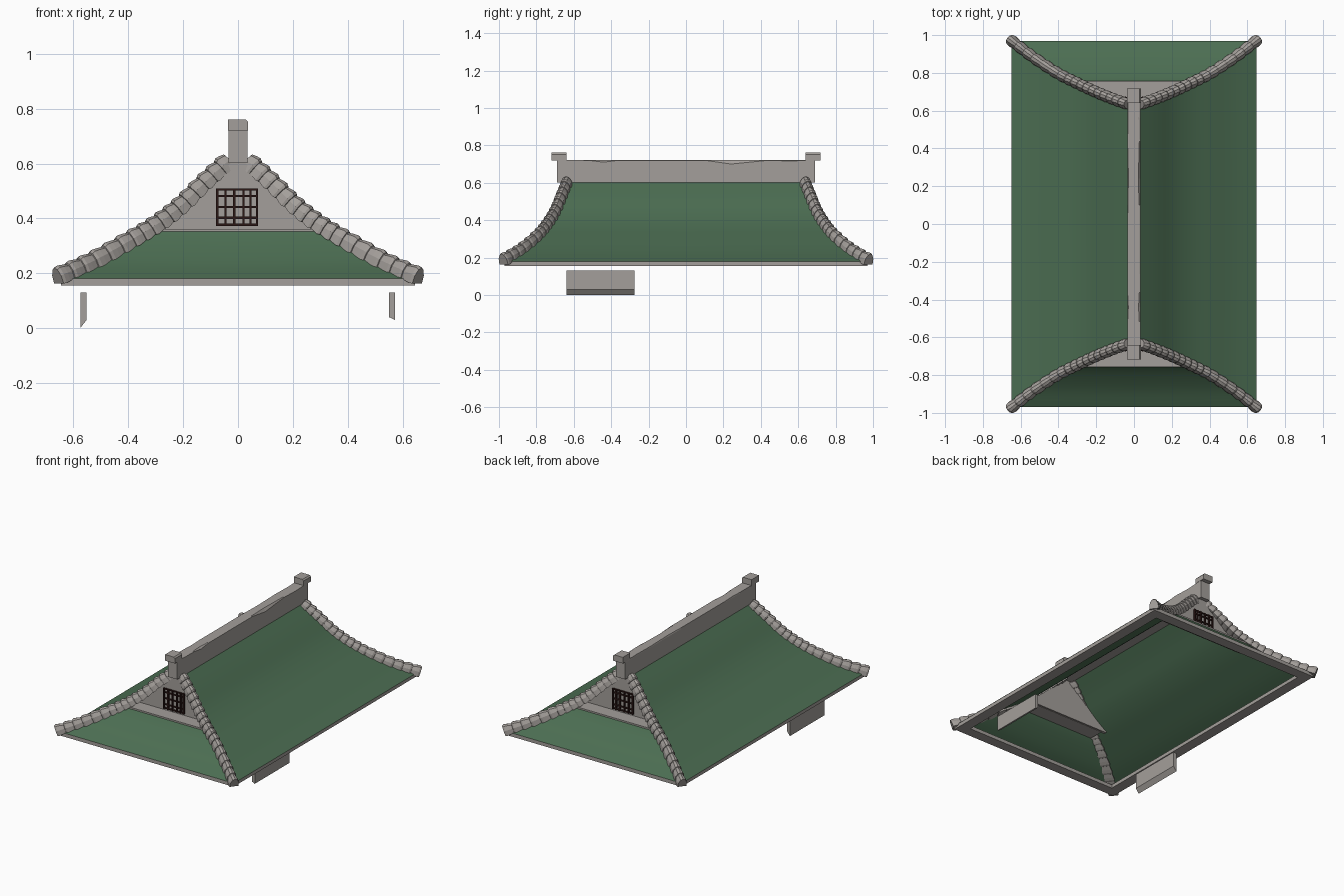
import bpy, bmesh, math
from mathutils import Vector

if "Cube" in bpy.data.objects:
    bpy.data.objects.remove(bpy.data.objects["Cube"])


def material(name, rgb):
    m = bpy.data.materials.new(name)
    m.diffuse_color = (*rgb, 1)
    m.use_nodes = True
    m.node_tree.nodes["Principled BSDF"].inputs["Base Color"].default_value = m.diffuse_color
    return m


STONE = material("warm_grey_stone", (0.37, 0.345, 0.325))
GREEN = material("green_roof", (0.072, 0.155, 0.085))
WOOD = material("dark_wood", (0.025, 0.009, 0.008))


def make(name, bm, mat, mirror=(False, False), smooth=False, sheet=False):
    if sheet:
        bm.normal_update()
        for f in bm.faces:
            if f.normal.z < 0:
                f.normal_flip()
    else:
        bmesh.ops.recalc_face_normals(bm, faces=bm.faces)
    me = bpy.data.meshes.new(name)
    bm.to_mesh(me)
    bm.free()
    me.materials.append(mat)
    ob = bpy.data.objects.new(name, me)
    bpy.context.collection.objects.link(ob)
    if any(mirror):
        mod = ob.modifiers.new("mirror", 'MIRROR')
        mod.use_axis = (mirror[0], mirror[1], False)
        mod.merge_threshold = 0.0005
    if smooth:
        for p in me.polygons:
            p.use_smooth = True
    return ob


def add_box(bm, x0, x1, y0, y1, z0, z1):
    r = bmesh.ops.create_cube(bm, size=1)
    for v in r["verts"]:
        v.co = ((x0 + x1) / 2 + v.co.x * (x1 - x0),
                (y0 + y1) / 2 + v.co.y * (y1 - y0),
                (z0 + z1) / 2 + v.co.z * (z1 - z0))


def loft(bm, sections, closed=True):
    """Join cross-sections into a tube with end caps, or an open sheet."""
    rows = [[bm.verts.new(p) for p in s] for s in sections]
    n = len(rows[0])
    for a, b in zip(rows, rows[1:]):
        for i in range(n if closed else n - 1):
            j = (i + 1) % n
            bm.faces.new((a[i], a[j], b[j], b[i]))
    if closed:
        bm.faces.new(rows[0])
        bm.faces.new(rows[-1])


# Hip line: the curved corner every roof surface shares (one quarter)
HIP = [Vector(p) for p in [(.648, .970, .180), (.53, .880, .235), (.40, .795, .308),
                           (.30, .745, .368), (.21, .703, .437), (.12, .666, .525),
                           (.03, .633, .606)]]


def hip(t):
    t = max(0, min(t, 1)) * (len(HIP) - 1)
    i = min(int(t), len(HIP) - 2)
    u = t - i
    p1, p2 = HIP[i], HIP[i + 1]
    p0 = HIP[i - 1] if i else 2 * p1 - p2
    p3 = HIP[i + 2] if i + 2 < len(HIP) else 2 * p2 - p1
    return 0.5 * (2 * p1 + (p2 - p0) * u + (2 * p0 - 5 * p1 + 4 * p2 - p3) * u * u
                  + (3 * p1 - p0 - 3 * p2 + p3) * u ** 3)


N = 24
rows = [hip(i / N) for i in range(N + 1)]

# Long side slopes
bm = bmesh.new()
loft(bm, [[(p.x, 0, p.z), p] for p in rows], closed=False)
make("side_slopes", bm, GREEN, (True, True), smooth=True, sheet=True)

# Short end slopes, up to the gable ledge
bm = bmesh.new()
loft(bm, [[(0, p.y, p.z), p] for p in rows[:N // 2]], closed=False)
make("end_slopes", bm, GREEN, (True, True), smooth=True, sheet=True)

# Eave frame
bm = bmesh.new()
add_box(bm, .575, .646, -.97, .97, .156, .18)
make("side_eaves", bm, STONE, (True, False))
bm = bmesh.new()
add_box(bm, -.575, .575, .90, .97, .156, .18)
make("end_eaves", bm, STONE, (False, True))

# Hip tiles: overlapping arched tiles, wide at the lower end of each
ARCH = [(-1, -.45), (-.92, .3), (-.5, .86), (0, 1), (.5, .86), (.92, .3), (1, -.45)]
TILES = 17
bm = bmesh.new()
sections = []
for k in range(TILES):
    for f, s in ((0, .93), (.2, 1.04), (.55, .97), (.97, .82)):
        t = (k + f) / TILES
        p = hip(t)
        tan = (hip(t + .01) - hip(t - .01)).normalized()
        side = tan.cross(Vector((0, 0, 1))).normalized()
        up = side.cross(tan).normalized()
        p = p + Vector((.010, .008, 0)) * (1 - t) ** 4
        sections.append([p + side * a * .031 * s + up * b * .044 * s for a, b in ARCH])
loft(bm, sections)
make("hip_tiles", bm, STONE, (True, True))

# Ridge beam with worn top edges
bm = bmesh.new()
sections = []
for y, w, drop in ((-.69, .034, 0), (-.52, .034, .002), (-.44, .030, .012), (-.36, .034, .002),
                   (.10, .033, .002), (.24, .029, .022), (.44, .034, .002),
                   (.56, .031, .006), (.69, .034, 0)):
    sections.append([(-.034, y, .602), (.034, y, .602), (.034, y, .722 - drop),
                     (w - .006, y, .722), (-w, y, .722), (-.034, y, .715)])
loft(bm, sections)
make("ridge_beam", bm, STONE)

# Ridge end blocks, chipped at one corner
bm = bmesh.new()
prof = [(-.036, .72), (.036, .72), (.036, .752), (.028, .761), (-.036, .761)]
loft(bm, [[(x, y, z) for x, z in prof] for y in (.64, .718)])
make("ridge_end_blocks", bm, STONE, (False, True))

# Gable walls follow the curve of the roof
edge = [(p.x - .008, p.z) for p in rows[N // 2 - 1:]]
outline = [(-edge[0][0], .345), (edge[0][0], .345)] + edge + [(-x, z) for x, z in reversed(edge)]
bm = bmesh.new()
loft(bm, [[(x, y, z) for x, z in outline] for y in (.645, .665)])
make("gable_walls", bm, STONE, (False, True))

# Gable ledges
bm = bmesh.new()
add_box(bm, -.285, .285, .655, .757, .343, .362)
make("gable_ledges", bm, STONE, (False, True))

# Window lattice
bm = bmesh.new()
for x in (-.076, -.046, -.014, .02, .046, .069):
    add_box(bm, x - .004, x + .004, .664, .676, .372, .509)
for z in (.377, .402, .442, .482, .505):
    add_box(bm, -.08, .073, .664, .673, z - .004, z + .004)
make("window_lattice", bm, WOOD, (False, True))

# Side boards hanging below the eaves
for name, prof in (
        ("left_board", [(-.575, 0), (-.552, .03), (-.552, .13), (-.575, .13)]),
        ("right_board", [(.55, .04), (.572, .03), (.572, .13), (.55, .13)])):
    bm = bmesh.new()
    loft(bm, [[(x, y, z) for x, z in prof] for y in (-.64, -.275)])
    make(name, bm, STONE)
